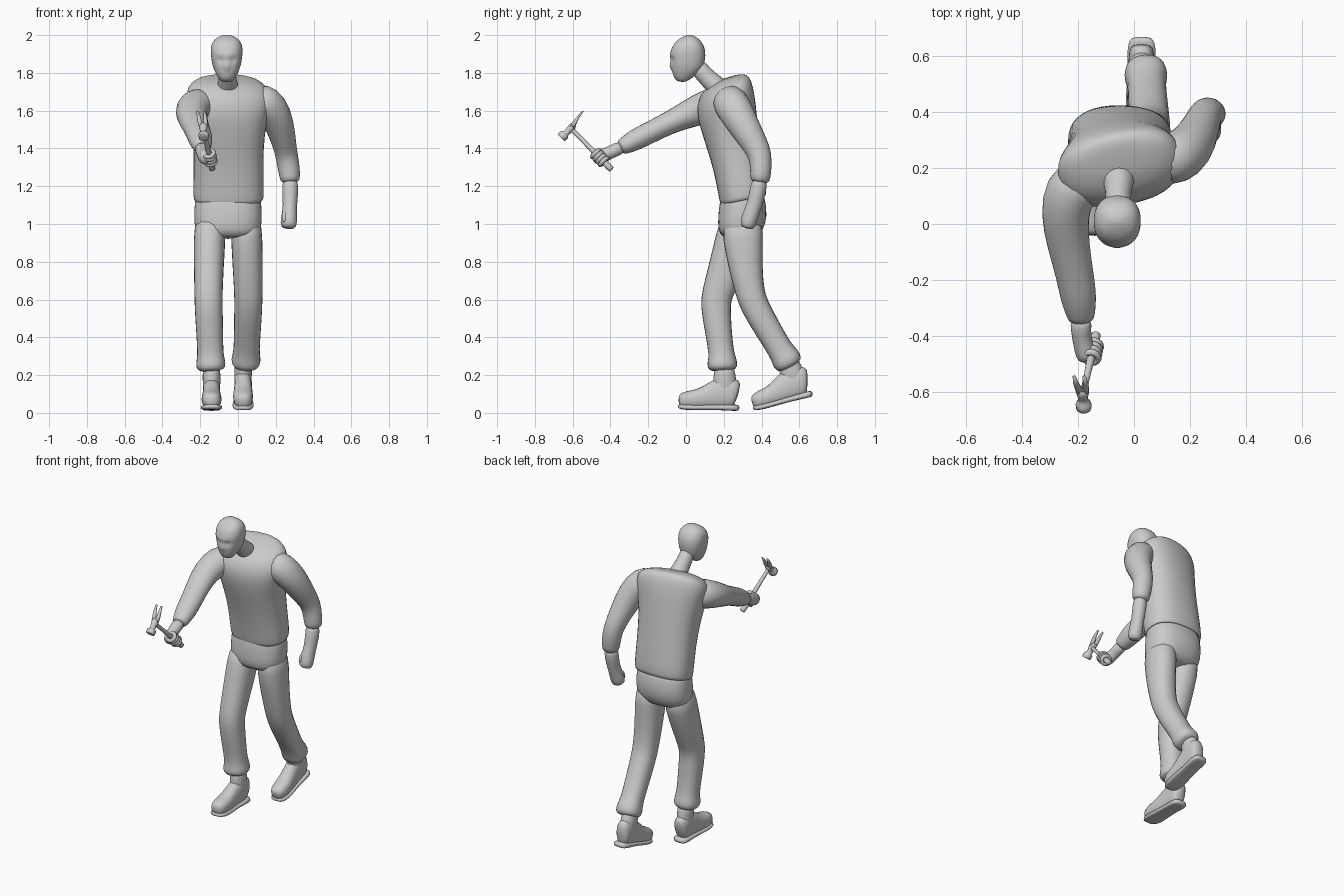
import bpy, bmesh, math
from mathutils import Vector, Matrix


def make(name, rings, cap=True, sub=1, mat=None):
    """Skin a list of equally sized vertex rings."""
    bm = bmesh.new()
    vr = [[bm.verts.new(p) for p in r] for r in rings]
    n = len(vr[0])
    for a, b in zip(vr, vr[1:]):
        for i in range(n):
            bm.faces.new((a[i], a[(i + 1) % n], b[(i + 1) % n], b[i]))
    if cap:
        bm.faces.new(vr[0][::-1])
        bm.faces.new(vr[-1])
    bmesh.ops.recalc_face_normals(bm, faces=bm.faces)
    if mat:
        bm.transform(mat)
    for f in bm.faces:
        f.smooth = True
    me = bpy.data.meshes.new(name)
    bm.to_mesh(me)
    bm.free()
    ob = bpy.data.objects.new(name, me)
    bpy.context.collection.objects.link(ob)
    if sub:
        ob.modifiers.new("smooth", 'SUBSURF').levels = sub
        ob.modifiers["smooth"].render_levels = sub
    return ob


def section(n, e):
    """Unit superellipse; e = 2 is round, larger is squarer."""
    out = []
    for i in range(n):
        c, s = math.cos(2 * math.pi * i / n), math.sin(2 * math.pi * i / n)
        out.append((math.copysign(abs(c) ** (2 / e), c), math.copysign(abs(s) ** (2 / e), s)))
    return out


def tube(name, pts, n=12, e=2, sub=1, mat=None):
    """Tube along points (x, y, z, half width in x, half depth)."""
    P = [Vector(p[:3]) for p in pts]
    rings = []
    for i, p in enumerate(pts):
        t = (P[min(i + 1, len(P) - 1)] - P[max(i - 1, 0)]).normalized()
        u = (Vector((1, 0, 0)) - t * t.x).normalized()
        v = t.cross(u)
        rings.append([P[i] + u * a * p[3] + v * b * p[4] for a, b in section(n, e)])
    return make(name, rings, True, sub, mat)


def stack(name, rows, n=20, e=2.4, cap=True, sub=1):
    """Stacked rings: (cx, cy, z, rx, ry, rise towards back, yaw)."""
    rings = []
    for cx, cy, z, rx, ry, k, yaw in rows:
        c, s = math.cos(yaw), math.sin(yaw)
        rings.append([(cx + a * rx * c - b * ry * s, cy + a * rx * s + b * ry * c, z + k * b * ry)
                      for a, b in section(n, e)])
    return make(name, rings, cap, sub)


# sweater body with hollow hem, leaning forward and twisted at the shoulders
stack("sweater", [
    (-.05, .30, 1.20, .165, .105, .2, 0), (-.05, .303, 1.125, .17, .11, .2, 0),
    (-.05, .303, 1.12, .187, .122, .2, 0), (-.05, .30, 1.17, .19, .128, .2, 0),
    (-.05, .275, 1.32, .186, .130, .25, .04), (-.05, .24, 1.48, .192, .142, .3, .1),
    (-.05, .215, 1.60, .215, .150, .35, .17), (-.05, .205, 1.68, .235, .142, .4, .2),
    (-.05, .208, 1.735, .205, .122, .4, .2), (-.05, .213, 1.762, .145, .09, .4, .2),
    (-.05, .215, 1.772, .07, .04, .3, .2)])

# trousers: seat and two legs with turned cuffs
stack("trouser_seat", [
    (-.053, .30, 1.20, .165, .105, 0, 0), (-.053, .30, 1.12, .178, .122, 0, 0),
    (-.053, .30, 1.04, .182, .132, 0, 0), (-.053, .29, .97, .178, .122, 0, 0),
    (-.053, .28, .92, .15, .09, 0, 0)])
legs = {
    "right_leg": [(-.148, .29, 1.03, .082, .105), (-.150, .265, .93, .088, .112), (-.155, .215, .77, .082, .098),
                  (-.156, .165, .63, .077, .085), (-.156, .155, .57, .077, .083), (-.150, .172, .43, .074, .073),
                  (-.146, .188, .31, .070, .068), (-.144, .192, .275, .080, .082), (-.144, .193, .24, .081, .082),
                  (-.142, .194, .22, .062, .062)],
    "left_leg": [(.042, .30, 1.03, .084, .108), (.046, .30, .93, .086, .112), (.052, .315, .77, .083, .092),
                 (.055, .338, .64, .078, .08), (.055, .36, .57, .077, .078), (.050, .435, .44, .074, .073),
                 (.045, .505, .325, .070, .068), (.043, .525, .295, .080, .081), (.042, .543, .262, .080, .080),
                 (.040, .553, .243, .060, .060)]}
for name, pts in legs.items():
    tube(name, pts, e=2.3)

# shoes, modelled with the toe to -y, then placed
feet = {"right": Matrix.Translation((-.14, 0, .015)),
        "left": Matrix.Translation((.027, .362, .006)) @ Matrix.Rotation(math.radians(15.5), 4, 'X')
        @ Matrix.Translation((0, .04, 0))}
for side, M in feet.items():
    tube(side + "_shoe", [
        (0, -.040, .050, .022, .022), (0, -.025, .050, .044, .042), (0, .02, .055, .056, .050),
        (0, .08, .060, .054, .055), (0, .14, .078, .048, .074), (0, .19, .092, .048, .088),
        (0, .25, .090, .048, .085), (0, .277, .080, .036, .068)], e=2.5, mat=M)
    tube(side + "_shoe_shaft", [
        (0, .205, .07, .045, .07), (0, .205, .13, .048, .068), (0, .205, .185, .050, .060),
        (0, .20, .25, .045, .050)], mat=M)
    tube(side + "_sole", [
        (0, -.043, .022, .025, .010), (0, -.025, .016, .050, .014), (0, .03, .013, .061, .014),
        (0, .12, .014, .052, .014), (0, .17, .014, .050, .014), (0, .25, .012, .053, .017),
        (0, .285, .012, .040, .017)], e=4, mat=M)

# arms: sleeves gathered at the elbow, then hands
tube("left_sleeve", [
    (.08, .215, 1.67, .085, .085), (.155, .235, 1.645, .098, .100), (.205, .275, 1.575, .088, .094),
    (.235, .335, 1.47, .073, .079), (.252, .385, 1.39, .062, .068), (.264, .397, 1.33, .062, .062),
    (.275, .395, 1.25, .058, .056), (.277, .390, 1.215, .050, .050)])
tube("left_hand", [
    (.276, .393, 1.25, .046, .046), (.277, .378, 1.16, .044, .045), (.275, .362, 1.10, .038, .042),
    (.272, .343, 1.05, .042, .045), (.268, .328, 1.00, .047, .045), (.266, .322, .975, .036, .032)])
tube("left_thumb", [(.255, .345, 1.08, .016, .016), (.245, .315, 1.05, .017, .017), (.245, .298, 1.005, .013, .013)], 8)
tube("right_sleeve", [
    (-.17, .18, 1.64, .09, .09), (-.232, .12, 1.625, .102, .095), (-.25, .03, 1.59, .090, .080),
    (-.235, -.08, 1.54, .078, .062), (-.21, -.19, 1.485, .070, .060), (-.198, -.27, 1.445, .068, .060),
    (-.19, -.33, 1.412, .052, .046), (-.188, -.35, 1.403, .046, .040)])
tube("right_hand", [
    (-.19, -.33, 1.41, .044, .040), (-.19, -.39, 1.385, .036, .034), (-.183, -.43, 1.365, .036, .038),
    (-.172, -.465, 1.352, .040, .042), (-.163, -.49, 1.345, .033, .032)])

# claw hammer held in the fist
low, high = Vector((-.135, -.393, 1.287)), Vector((-.184, -.615, 1.512))
axis = (high - low).normalized()
L = (high - low).length
tube("hammer_handle", [(*(low + axis * L * f), r, r) for f, r in
                       ((0, .017), (.02, .019), (.3, .017), (.6, .013), (.8, .012), (1.05, .013))], 10)
tube("hammer_head", [
    (-.180, -.661, 1.457, .026, .026), (-.180, -.660, 1.458, .028, .028), (-.181, -.642, 1.474, .028, .028),
    (-.182, -.636, 1.480, .017, .017), (-.183, -.622, 1.495, .018, .018), (-.184, -.605, 1.512, .023, .021),
    (-.185, -.592, 1.527, .022, .015)], 10, sub=0)
for s in (-1, 1):
    tube("hammer_claw", [
        (-.184 + s * .009, -.605, 1.512, .013, .013), (-.187 + s * .014, -.587, 1.540, .012, .011),
        (-.191 + s * .017, -.570, 1.567, .010, .007), (-.196 + s * .018, -.545, 1.597, .006, .003)], 8, e=3, sub=0)
rot = axis.to_track_quat('Z', 'Y').to_euler()
for i in range(4):
    bpy.ops.mesh.primitive_torus_add(location=low + axis * (.062 + .02 * i), rotation=rot, major_segments=14,
                                     minor_segments=8, major_radius=.026, minor_radius=.012)
    bpy.context.object.name = "right_finger"
    bpy.context.object.data.polygons.foreach_set(
        "use_smooth", [True] * len(bpy.context.object.data.polygons))

# neck and head
tube("neck", [(-.055, .19, 1.70, .07, .065), (-.055, .145, 1.745, .054, .054), (-.057, .095, 1.79, .046, .048),
              (-.058, .05, 1.85, .048, .05)])
profile = [(1.752, -.035, .0, .022), (1.762, -.052, .015, .036), (1.785, -.068, .05, .052), (1.81, -.075, .08, .064),
           (1.83, -.078, .092, .072), (1.85, -.080, .097, .077), (1.87, -.082, .101, .080), (1.89, -.083, .103, .083),
           (1.91, -.082, .102, .085), (1.935, -.075, .098, .084), (1.96, -.060, .086, .077), (1.98, -.038, .069, .062),
           (1.995, -.010, .045, .036), (2.001, .008, .027, .014)]
head = stack("head", [(-.06, (f + b) / 2, z, w, (b - f) / 2, 0, 0) for z, f, b, w in profile], 32, 2.3)

# face relief: (x offset, height, x spread, z spread, forward amount)
bumps = [(0, 1.835, .012, .018, .017), (0, 1.895, .05, .010, .008), (.034, 1.868, .016, .011, -.016),
         (-.034, 1.868, .016, .011, -.016), (0, 1.768, .02, .010, .006), (0, 1.806, .025, .006, -.006)]
for v in head.data.vertices:
    if v.co.y < -.02:
        for x, z, sx, sz, d in bumps:
            v.co.y -= d * math.exp(-((v.co.x + .06 - x) / sx) ** 2 - ((v.co.z - z) / sz) ** 2)
